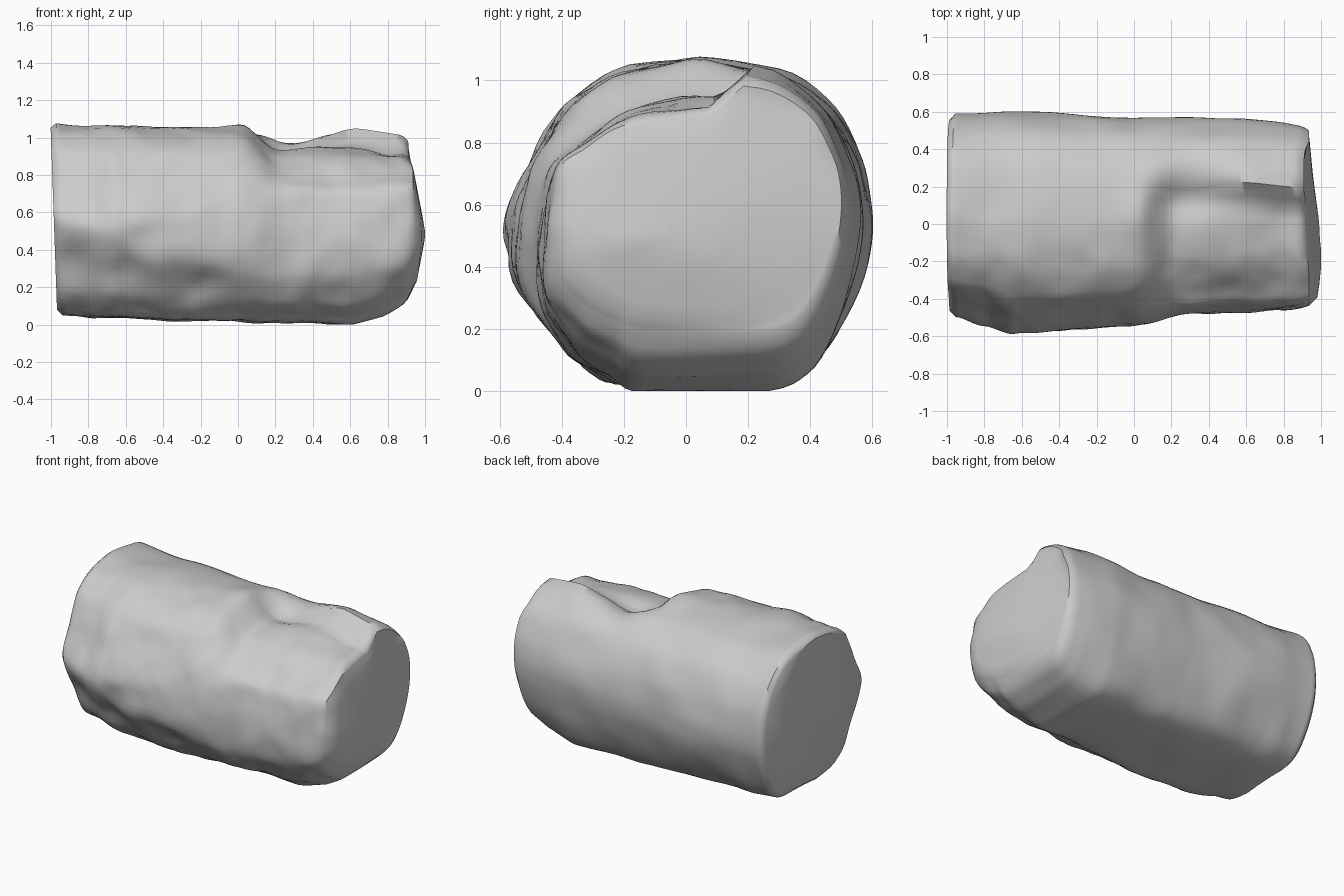
import bpy, bmesh, math
from mathutils import Vector, noise

cube = bpy.data.objects.get("Cube")
if cube:
    bpy.data.objects.remove(cube, do_unlink=True)

SIDES, RINGS = 80, 72

# Cross-section outline (y, z), fitted into the extents of each station;
# the front side differs between the near and far half
BACK = [(.6, .56), (.57, .72), (.475, .9), (.3, 1.02), (0, 1.07), (-.24, 1.03)]
FRONT_NEAR = [(-.41, .93), (-.51, .75), (-.575, .61), (-.6, .5), (-.55, .33), (-.43, .13)]
FRONT_FAR = [(-.39, .95), (-.52, .79), (-.575, .63), (-.6, .43), (-.57, .26), (-.46, .11)]
BASE = [(-.33, .04), (-.22, 0), (.27, .005), (.42, .07), (.52, .23), (.585, .41)]
NEAR, FAR = BACK + FRONT_NEAR + BASE, BACK + FRONT_FAR + BASE

# Stations along the length: x, y min, y max, z min, z max
STATIONS = [(-1, -.46, .565, .09, 1.05), (-.97, -.49, .6, .06, 1.075),
            (-.78, -.525, .6, .04, 1.065), (-.66, -.59, .6, .04, 1.06),
            (-.53, -.58, .6, .035, 1.06), (-.3, -.56, .59, .025, 1.06),
            (0, -.545, .57, .02, 1.055), (.25, -.49, .565, .01, 1.05),
            (.58, -.465, .56, 0, 1.06), (.78, -.46, .54, .05, 1.05),
            (.9, -.45, .525, .12, 1.04), (.935, -.44, .505, .19, 1.01)]

# Lumps and hollows: x, y, z, radius, height
BUMPS = [(-.42, -.53, .36, .11, .035), (-.22, -.52, .36, .13, .035),
         (-.2, -.45, .18, .12, -.03), (-.82, -.52, .52, .12, .03),
         (-.92, -.5, .3, .13, -.04), (-.62, -.5, .27, .12, -.03),
         (.28, .2, 1.03, .13, -.07), (.8, .02, .95, .1, -.03),
         (.62, .23, 1.03, .1, .02), (.02, .05, 1.05, .08, .015),
         (.82, -.45, .33, .1, .015)]


def smooth(v, a, b):
    t = min(max((v - a) / (b - a), 0), 1)
    return t * t * (3 - 2 * t)


def station(x):
    for a, b in zip(STATIONS, STATIONS[1:]):
        if x <= b[0]:
            t = (x - a[0]) / (b[0] - a[0])
            return [p + (q - p) * t for p, q in zip(a, b)][1:]
    return STATIONS[-1][1:]


def outline(points, t):
    """Point on a smooth closed curve through the given points."""
    n = len(points)
    i = int(t * n)
    f = t * n - i
    a, b, c, d = (Vector(points[(i + k) % n]) for k in (-1, 0, 1, 2))
    m, n = (c - a) * .4, (d - b) * .4
    return (b * (2 * f**3 - 3 * f**2 + 1) + m * (f**3 - 2 * f**2 + f)
            + c * (3 * f**2 - 2 * f**3) + n * (f**3 - f**2))


def surface(x, t):
    """Weathered point on the side of the stone."""
    y0, y1, z0, z1 = station(x)
    u, v = outline(NEAR, t).lerp(outline(FAR, t), smooth(x, -.3, .2))
    p = Vector((x, y0 + (u + .6) / 1.2 * (y1 - y0), z0 + v / 1.07 * (z1 - z0)))
    out = Vector((0, p.y, p.z - .53)).normalized()
    # broken ledge along the top of the far half
    edge = .12 - .05 * smooth(x, .4, .9)
    ledge = smooth(x, .02, .22) * (1 - smooth(p.y, edge, edge + .13))
    p.z -= .11 * ledge * smooth(p.z, .65, .95)
    q = p.copy()
    for bx, by, bz, r, h in BUMPS:
        d = (q - Vector((bx, by, bz))).length / r
        p += out * h * math.exp(-d * d)
    rough = smooth(-q.y, -.3, .2)
    p += out * (.016 * noise.noise(q * 4) + .008 * rough * noise.noise(q * 9))
    p.z = max(p.z, 0)
    return p


bm = bmesh.new()
loops = []
start, end = STATIONS[0][0], STATIONS[-1][0]
xs = [start, start + .012] + [start + .03 + (end - start - .03) * i / RINGS for i in range(RINGS + 1)]
for x in xs:
    ring = [surface(x, i / SIDES) for i in range(SIDES)]
    for p in ring:
        p.x += .035 * (1 - p.z) * smooth(-x, .7, 1)
        p.x -= .025 * smooth(p.z, .82, .92) * smooth(x, .7, .93)
    loops.append([bm.verts.new(p) for p in ring])

# Bluntly pointed far end, drawn in from the last ring
rim = [v.co.copy() for v in loops[-1]]
centre = Vector((.93, 0, .53))
for s in (.97, .9, .75, .55, .35, .15):
    ring = []
    for r in rim:
        p = centre + (r - centre) * s
        dome = 1.005 - .19 * math.hypot(p.z - .48, .55 * (p.y + .18))
        p.x = r.x + (dome - r.x) * smooth(s, 1.02, .88) + .012 * noise.noise(p * 4) * (1 - s)
        ring.append(bm.verts.new(p))
    loops.append(ring)

for a, b in zip(loops, loops[1:]):
    for i in range(SIDES):
        j = (i + 1) % SIDES
        bm.faces.new((a[i], a[j], b[j], b[i]))
bm.faces.new(loops[0])
bm.faces.new(loops[-1])
bmesh.ops.recalc_face_normals(bm, faces=bm.faces[:])

mesh = bpy.data.meshes.new("stone_block")
bm.to_mesh(mesh)
bm.free()
stone = bpy.data.objects.new("stone_block", mesh)
bpy.context.collection.objects.link(stone)

# Plain stone colour
grey = bpy.data.materials.new("stone_grey")
grey.use_nodes = True
colour = (.6, .6, .6, 1)
grey.diffuse_color = colour
grey.node_tree.nodes["Principled BSDF"].inputs["Base Color"].default_value = colour
mesh.materials.append(grey)

bpy.context.view_layer.objects.active = stone
stone.select_set(True)
bpy.ops.object.shade_smooth_by_angle(angle=math.radians(50))
